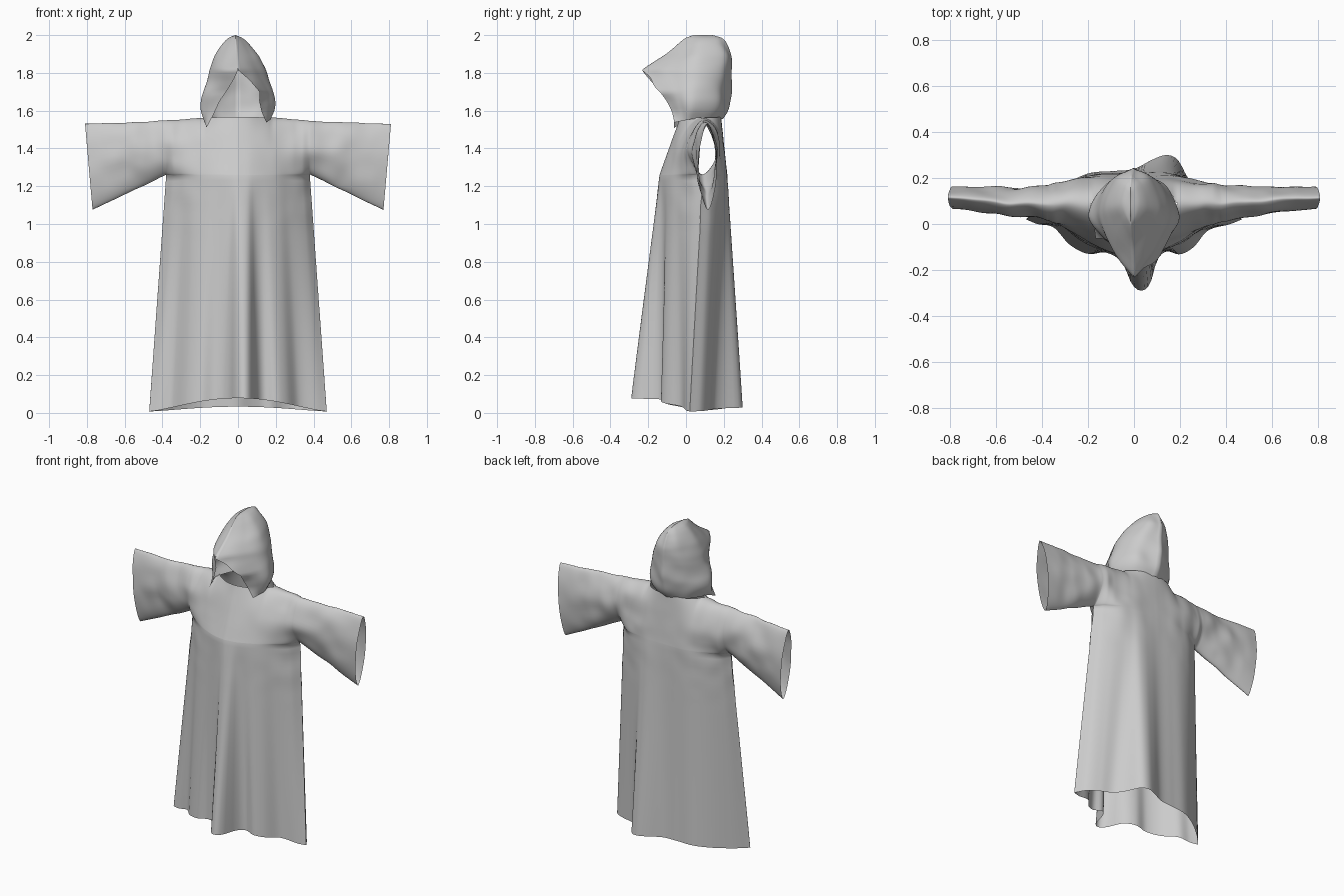
import bpy, bmesh, math
from mathutils import Vector, noise

if "Cube" in bpy.data.objects:
    bpy.data.objects.remove(bpy.data.objects["Cube"])


def curve(pts, x, smooth=True):
    """Smooth or straight interpolation of (x, y) points sorted by x."""
    n = len(pts)
    if x <= pts[0][0]:
        return pts[0][1]
    if x >= pts[-1][0]:
        return pts[-1][1]
    i = max(k for k in range(n - 1) if pts[k][0] <= x)

    def slope(k):
        a, b = pts[max(k - 1, 0)], pts[min(k + 1, n - 1)]
        return (b[1] - a[1]) / (b[0] - a[0])
    h = pts[i + 1][0] - pts[i][0]
    t = (x - pts[i][0]) / h
    if not smooth:
        return pts[i][1] * (1 - t) + pts[i + 1][1] * t
    return ((2*t**3 - 3*t*t + 1) * pts[i][1] + (t**3 - 2*t*t + t) * h * slope(i)
            + (3*t*t - 2*t**3) * pts[i + 1][1] + (t**3 - t*t) * h * slope(i + 1))


def sheet(bm, fn, cols, rows):
    """Grid of quads from fn(column fraction, row fraction)."""
    g = [[bm.verts.new(fn(c / cols, r / rows)) for c in range(cols + 1)]
         for r in range(rows + 1)]
    for r in range(rows):
        for c in range(cols):
            bm.faces.new((g[r][c], g[r][c+1], g[r+1][c+1], g[r+1][c]))


def finish(name, bm, wrinkle):
    bmesh.ops.remove_doubles(bm, verts=bm.verts, dist=0.0004)
    for v in bm.verts:
        a = wrinkle(v.co)
        p = Vector((v.co.x * 10, v.co.y * 5, v.co.z * 9))
        v.co.y += a * noise.noise(p)
        v.co.z += 0.5 * a * noise.noise(p + Vector((9, 3, 5)))
    bmesh.ops.recalc_face_normals(bm, faces=bm.faces)
    me = bpy.data.meshes.new(name)
    bm.to_mesh(me)
    bm.free()
    for p in me.polygons:
        p.use_smooth = True
    ob = bpy.data.objects.new(name, me)
    bpy.context.collection.objects.link(ob)
    return ob


ARM_X, ARM_Z, MID = 0.38, 1.26, 0.09

# hem and chest outlines, front and back, seen from above
HEM_F = [(-.47, .02), (-.42, 0), (-.35, -.015), (-.28, -.09), (-.2, -.13), (-.12, -.125),
         (-.05, -.17), (-.01, -.26), (.03, -.29), (.07, -.26), (.1, -.16), (.14, -.12),
         (.2, -.132), (.26, -.1), (.32, -.03), (.42, 0), (.47, .02)]
HEM_B = [(-.47, .02), (-.4, .09), (-.3, .17), (-.2, .22), (-.1, .23), (0, .24), (.08, .28),
         (.14, .3), (.19, .28), (.235, .2), (.28, .15), (.36, .12), (.43, .08), (.47, .02)]
CHEST_F = [(0, -.14), (.07, -.13), (.15, -.1), (.25, -.045), (.34, .03), (.38, MID)]
CHEST_B = [(0, .218), (.15, .215), (.25, .195), (.34, .14), (.38, MID)]


def lens(t):
    return max(0, math.sin(math.pi * t)) ** 0.6


def ease(t):
    return (1 - math.cos(math.pi * t)) / 2


def skirt(front):
    hem, chest = (HEM_F, CHEST_F) if front else (HEM_B, CHEST_B)

    def fn(c, r):
        u = math.sin(math.pi * (c - .5))
        z0 = .008 + (.07 if front else .025) * (1 - u * u) ** 1.5
        x = u * (.47 + (ARM_X - .47) * r)
        k = r ** 1.02
        y = (1 - k) * curve(hem, u * .47) + k * curve(chest, abs(u) * ARM_X)
        return x, y, z0 + (ARM_Z - z0) * r
    return fn


def shoulder_z(x):
    return 1.567 - .022 * (min(abs(x), ARM_X) / ARM_X) ** 2


def yoke(front):
    chest, neck = (CHEST_F, .52) if front else (CHEST_B, .75)

    def fn(c, r):
        u = math.sin(math.pi * (c - .5))
        t = ease(r)
        x = u * ARM_X
        n2 = max(0, 1 - (x / .18) ** 2)
        m = (1 - (1 - neck) * t) * math.sqrt(max(0, 1 - t ** 4 * (1 - n2)))
        d = (curve(chest, abs(x)) - MID) * m
        d += (-1 if front else 1) * .075 * lens(t) * abs(u) ** 5
        return x, MID + d, ARM_Z + (shoulder_z(x) - ARM_Z) * t
    return fn


def sleeve(side, front):
    def fn(c, r):
        t = ease(r)
        x = ARM_X + c * (.39 + .04 * t)
        bottom = ARM_Z - .185 * c
        top = shoulder_z(ARM_X) - .015 * c
        depth = .075 - .027 * c ** 0.7
        y = MID + .025 * c + (-1 if front else 1) * depth * lens(t)
        return side * x, y, bottom + (top - bottom) * t
    return fn


# robe body with wide sleeves, welded along the seams
bm = bmesh.new()
for front in (True, False):
    sheet(bm, skirt(front), 96, 40)
    sheet(bm, yoke(front), 96, 24)
    for side in (-1, 1):
        sheet(bm, sleeve(side, front), 32, 24)
finish("robe", bm, lambda p: .013 * min(1, max(0, (p.z - .9) / .4))
       * min(1, max(.15, abs(p.x) / .3)) * min(1, max(.3, (.85 - abs(p.x)) / .25)))

# hood levels: z, opening width right, front y, half width, side y, back y, opening width left
LEVELS = [(1.555, .15, -.06, .17, .04, .195, .155), (1.60, .125, -.075, .192, .04, .215, .125),
          (1.65, .112, -.105, .197, .04, .23, .095), (1.70, .115, -.135, .185, .04, .24, .06),
          (1.76, .06, -.185, .165, .05, .245, .025), (1.815, 0, -.232, .15, .05, .25, 0),
          (1.85, 0, -.18, .135, .06, .25, 0), (1.90, 0, -.115, .112, .07, .243, 0),
          (1.95, 0, -.055, .076, .08, .225, 0), (1.985, 0, -.005, .036, .09, .19, 0),
          (2.0, 0, .04, 0, .09, .14, 0)]
PARAM = [[(l[0], l[k]) for l in LEVELS] for k in range(7)]


def hood(c, r):
    z = 1.555 + .445 * math.sin(r * math.pi / 2)
    xr, yf, hw, ys, yb, xl = (curve(PARAM[k], z, k in (3, 4, 5)) for k in range(1, 7))
    s = c * 2 - 1
    a = abs(s)                       # 0 at the back, 1 at the front edge
    xf = xl if s < 0 else xr
    out = [(0, 0), (.25, hw * .68), (.5, hw), (.75, xf + (hw - xf) * .6), (1, xf)]
    deep = [(0, yb), (.25, ys + (yb - ys) * .66), (.5, ys),
            (.75, yf + (ys - yf) * .45), (1, yf)]
    low = max(0, (1.65 - z) / .095)
    drop = (.045 if s < 0 else .015) * low * max(0, (a - .5) * 2)
    x = math.copysign(max(0, curve(out, a)), s)
    x -= .012 * a * low if s < 0 else 0
    x -= .015 * max(0, z - 1.8) / .2
    return x, curve(deep, a), z - drop


# pointed hood with an open face
bm = bmesh.new()
sheet(bm, hood, 64, 48)
finish("hood", bm, lambda p: .016 if p.z < 1.95 else .016 * (2 - p.z) / .05)
